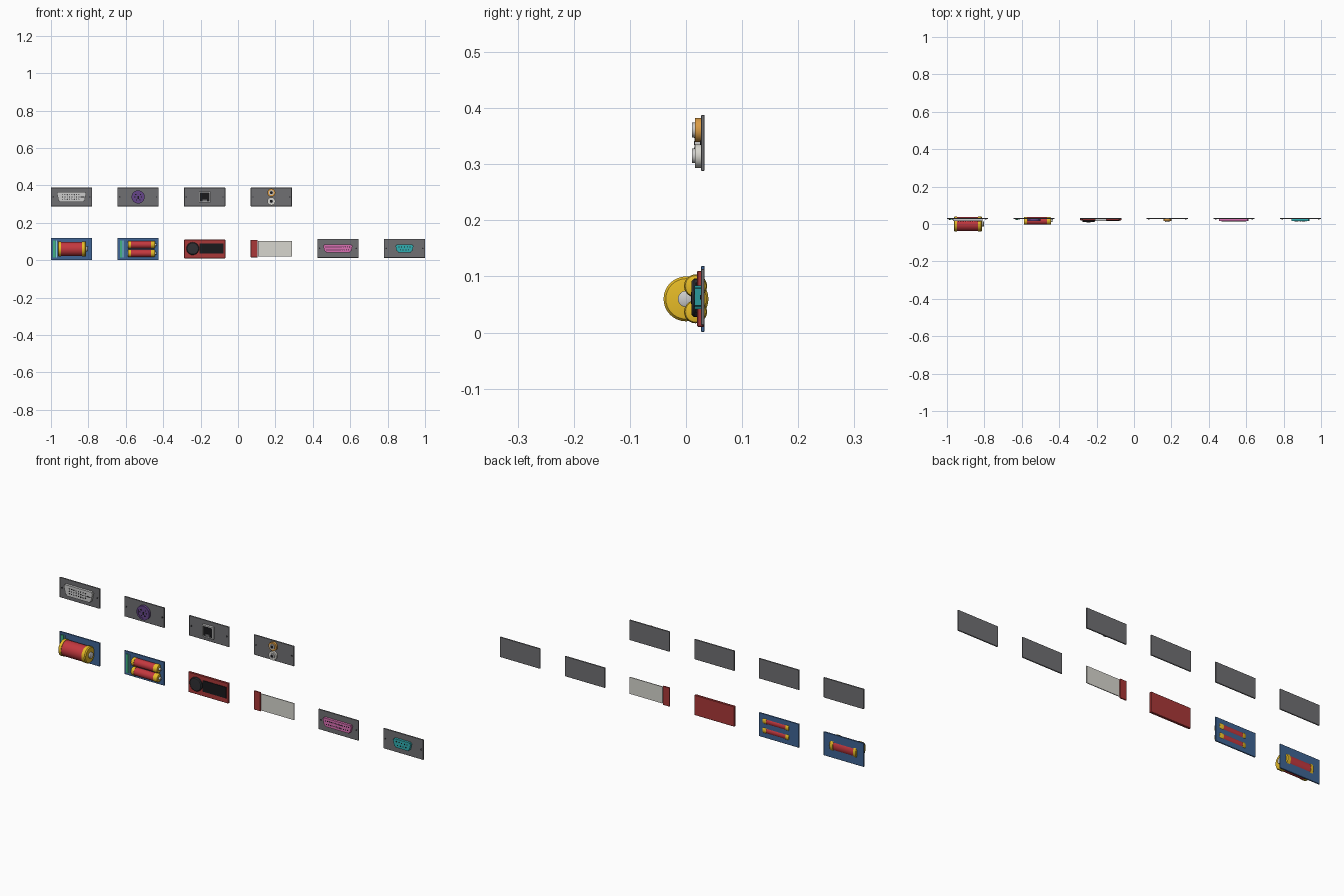
import bpy, bmesh, math
from mathutils import Matrix

if "Cube" in bpy.data.objects:
    bpy.data.objects.remove(bpy.data.objects["Cube"])

PAL = dict(grey=(.16, .16, .17), blue=(.05, .13, .30), red=(.55, .04, .05), yellow=(.80, .50, .02),
           silver=(.65, .65, .63), dark=(.03, .03, .035), crimson=(.40, .04, .04), black=(.01, .01, .012),
           white=(.68, .67, .62), pink=(.70, .16, .45), teal=(.03, .42, .44), purple=(.13, .06, .25),
           orange=(.70, .33, .06), green=(.05, .45, .22), cyan=(.25, .65, .75))
MATS = {}


def finish(bm, name, col, smooth=False):
    bmesh.ops.recalc_face_normals(bm, faces=bm.faces)
    me = bpy.data.meshes.new(name)
    bm.to_mesh(me)
    bm.free()
    ob = bpy.data.objects.new(name, me)
    bpy.context.collection.objects.link(ob)
    if col not in MATS:
        MATS[col] = bpy.data.materials.new(col)
        MATS[col].diffuse_color = (*PAL[col], 1)
    me.materials.append(MATS[col])
    if smooth:
        bpy.ops.object.select_all(action='DESELECT')
        ob.select_set(True)
        bpy.context.view_layer.objects.active = ob
        bpy.ops.object.shade_smooth_by_angle(angle=math.radians(35))
    return ob


def box(name, x, z, w, h, y0, y1, col, bevel=0):
    bm = bmesh.new()
    bmesh.ops.create_cube(bm, size=1, matrix=Matrix.Translation((x, (y0 + y1) / 2, z))
                          @ Matrix.Diagonal((w, y1 - y0, h, 1)))
    if bevel:
        bmesh.ops.bevel(bm, geom=bm.edges[:], offset=bevel, segments=1, affect='EDGES')
    return finish(bm, name, col)


def lathe(name, profile, matrix, col, n=32):
    """Revolve (radius, height) points about local z; closed ring if first == last."""
    bm = bmesh.new()
    vs = [bm.verts.new((r, 0, h)) for r, h in profile]
    es = [bm.edges.new(p) for p in zip(vs, vs[1:])]
    bmesh.ops.spin(bm, geom=vs + es, cent=(0, 0, 0), axis=(0, 0, 1), angle=2 * math.pi, steps=n)
    bmesh.ops.remove_doubles(bm, verts=bm.verts, dist=1e-6)
    bmesh.ops.transform(bm, matrix=matrix, verts=bm.verts)
    return finish(bm, name, col, True)


def out(x, y, z):      # local z points to the front (-y)
    return Matrix.Translation((x, y, z)) @ Matrix.Rotation(math.pi / 2, 4, 'X')


def along(x, y, z):    # local z points to +x
    return Matrix.Translation((x, y, z)) @ Matrix.Rotation(math.pi / 2, 4, 'Y')


def disc(name, x, z, r, y0, y1, col, n=32):
    d = y1 - y0
    return lathe(name, [(0, 0), (r, 0), (r, d), (0, d)], out(x, y1, z), col, n)


def ring(name, x, z, ri, ro, y0, y1, col):
    d = y1 - y0
    return lathe(name, [(ri, 0), (ro, 0), (ro, d), (ri, d), (ri, 0)], out(x, y1, z), col)


def dots(name, pts, r, y0, y1, col, n=8):
    bm = bmesh.new()
    for x, z in pts:
        bmesh.ops.create_cone(bm, cap_ends=True, segments=n, radius1=r, radius2=r, depth=y1 - y0,
                              matrix=out(x, (y0 + y1) / 2, z))
    return finish(bm, name, col, True)


def trapezoid(name, x, z, top, bottom, h, y0, y1, col):
    bm = bmesh.new()
    pts = [(-top, h), (top, h), (bottom, -h), (-bottom, -h)]
    f = bm.faces.new([bm.verts.new((x + a, y1, z + b)) for a, b in pts])
    ext = bmesh.ops.extrude_face_region(bm, geom=[f])
    verts = [v for v in ext['geom'] if isinstance(v, bmesh.types.BMVert)]
    bmesh.ops.translate(bm, vec=(0, y0 - y1, 0), verts=verts)
    side = [e for e in bm.edges if abs(e.verts[0].co.y - e.verts[1].co.y) > 1e-4]
    bmesh.ops.bevel(bm, geom=side, offset=.006, segments=3, affect='EDGES')
    return finish(bm, name, col)


def battery(name, x0, x1, y, z, r, tip_r):
    cap = r * .5
    m = along(0, y, z)
    lathe(name + "_body", [(0, x0 + .01), (r * .95, x0 + .01), (r * .95, x1 - cap * .7), (0, x1 - cap * .7)], m, 'red')
    lathe(name + "_rear_cap", [(0, x0), (r * .9, x0), (r, x0 + .003), (r, x0 + .017), (0, x0 + .017)], m, 'yellow')
    lathe(name + "_front_cap", [(0, x1 - .022), (r, x1 - .022), (r, x1 - .006), (r * .9, x1 - .001),
                                (r * .8, x1), (0, x1)], m, 'yellow')
    lathe(name + "_tip", [(0, x1 - .001), (tip_r, x1 - .001), (tip_r, x1 + .007), (tip_r * .8, x1 + .009),
                          (0, x1 + .009)], m, 'silver', 24)


def plate(name, x, z, col='grey', h=.1):
    return box(name, x, z, .22, h, .027, .033, col, .001)


def screws(name, x, z, dx):
    dots(name, [(x - dx, z), (x + dx, z)], .004, .025, .028, 'dark', 12)


COL = [-.89 + .356 * i for i in range(6)]
LOW, HIGH = .06, .338

# Large single battery holder
x = COL[0]
plate("large_battery_tray", x, LOW, 'blue', .118)
battery("large_battery", x - .073, x + .078, 0, LOW, .04, .0145)
box("large_indicator_strip", x - .092, LOW, .012, .092, .022, .028, 'green')
box("large_indicator_line", x - .081, LOW, .004, .092, .022, .028, 'cyan')

# Twin small battery holder
x = COL[1]
plate("twin_battery_tray", x, LOW, 'blue', .118)
for i, dz in enumerate((.023, -.023)):
    battery(f"small_battery_{i}", x - .055, x + .09, .017, LOW + dz, .0205, .007)
box("twin_indicator_strip", x - .092, LOW, .012, .092, .022, .028, 'green')
box("twin_indicator_line", x - .081, LOW, .004, .092, .022, .028, 'cyan')

# Red panel with knob and dark window
x = COL[2]
box("red_panel", x, LOW, .22, .1, .02, .032, 'crimson', .0015)
lathe("control_knob", [(0, 0), (.034, 0), (.034, .007), (.03, .011), (0, .012)], out(x - .064, .021, LOW + .002), 'dark')
box("dark_window", x + .036, LOW + .002, .13, .055, .017, .022, 'black')

# Pale card with red end strip
x = COL[3]
box("pale_card", x + .02, LOW + .002, .18, .083, .028, .032, 'white')
box("red_end_strip", x - .092, LOW + .002, .036, .094, .027, .033, 'crimson', .001)

# Wide and narrow trapezoid sockets
for nm, x, w, col, n, pitch in (("wide", COL[4], .080, 'pink', 13, .0105), ("narrow", COL[5], .050, 'teal', 5, .015)):
    plate(nm + "_socket_plate", x, .063)
    trapezoid(nm + "_socket", x, .063, w, w - .01, .021, .015, .028, col)
    pts = [(x + (i - (n - 1) / 2) * pitch, .071) for i in range(n)]
    pts += [(x + (i - (n - 2) / 2) * pitch, .055) for i in range(n - 1)]
    dots(nm + "_socket_pins", pts, .003, .014, .016, 'black')
    screws(nm + "_socket_screws", x, .063, .098)

# Video socket with pin grid and slot
x = COL[0]
plate("video_plate", x, HIGH)
trapezoid("video_socket", x, HIGH, .080, .068, .027, .015, .028, 'silver')
dots("video_pins", [(x - .048 + i * .0125, HIGH + j * .012) for i in range(8) for j in (-1, 0, 1)],
     .0035, .014, .016, 'black', 4)
box("video_slot", x + .058, HIGH, .022, .004, .014, .016, 'black')
screws("video_screws", x, HIGH, .098)

# Round multi-pin socket
x = COL[1]
plate("round_socket_plate", x, HIGH)
ring("round_socket_ring", x, HIGH, .027, .035, .015, .028, 'purple')
disc("round_socket_face", x, HIGH, .0275, .018, .028, 'purple')
dots("round_socket_pins", [(x + .018 * math.cos(a), HIGH + .018 * math.sin(a))
                          for a in [math.radians(d) for d in (-60, 0, 45, 135, 180, 240)]], .0035, .017, .019, 'black')
box("round_socket_key", x, HIGH - .003, .008, .014, .017, .019, 'black')
screws("round_socket_screws", x, HIGH, .098)

# Square network socket
x = COL[2]
plate("network_plate", x, HIGH)
for s in (-1, 1):
    box(f"network_side_{s}", x + s * .0275, HIGH, .005, .06, .015, .028, 'silver')
    box(f"network_rail_{s}", x, HIGH + s * .0275, .05, .005, .015, .028, 'silver')
box("network_cavity", x, HIGH, .05, .05, .02, .028, 'black')
box("network_latch_notch", x, HIGH - .019, .022, .013, .016, .022, 'grey')
screws("network_screws", x, HIGH, .098)

# Two round audio jacks
x = COL[3]
plate("audio_plate", x, HIGH)
for nm, z, col in (("upper", HIGH + .023, 'orange'), ("lower", HIGH - .023, 'white')):
    disc(nm + "_jack_base", x, z, .0215, .016, .028, col)
    ring(nm + "_jack_barrel", x, z, .008, .013, .011, .017, 'silver')
    disc(nm + "_jack_hole", x, z, .0082, .0135, .017, 'black', 24)
screws("audio_screws", x, HIGH, .098)

for m in bpy.data.materials:
    if m.users and not m.is_grease_pencil:
        m.use_nodes = True
        m.node_tree.nodes["Principled BSDF"].inputs["Base Color"].default_value = m.diffuse_color
